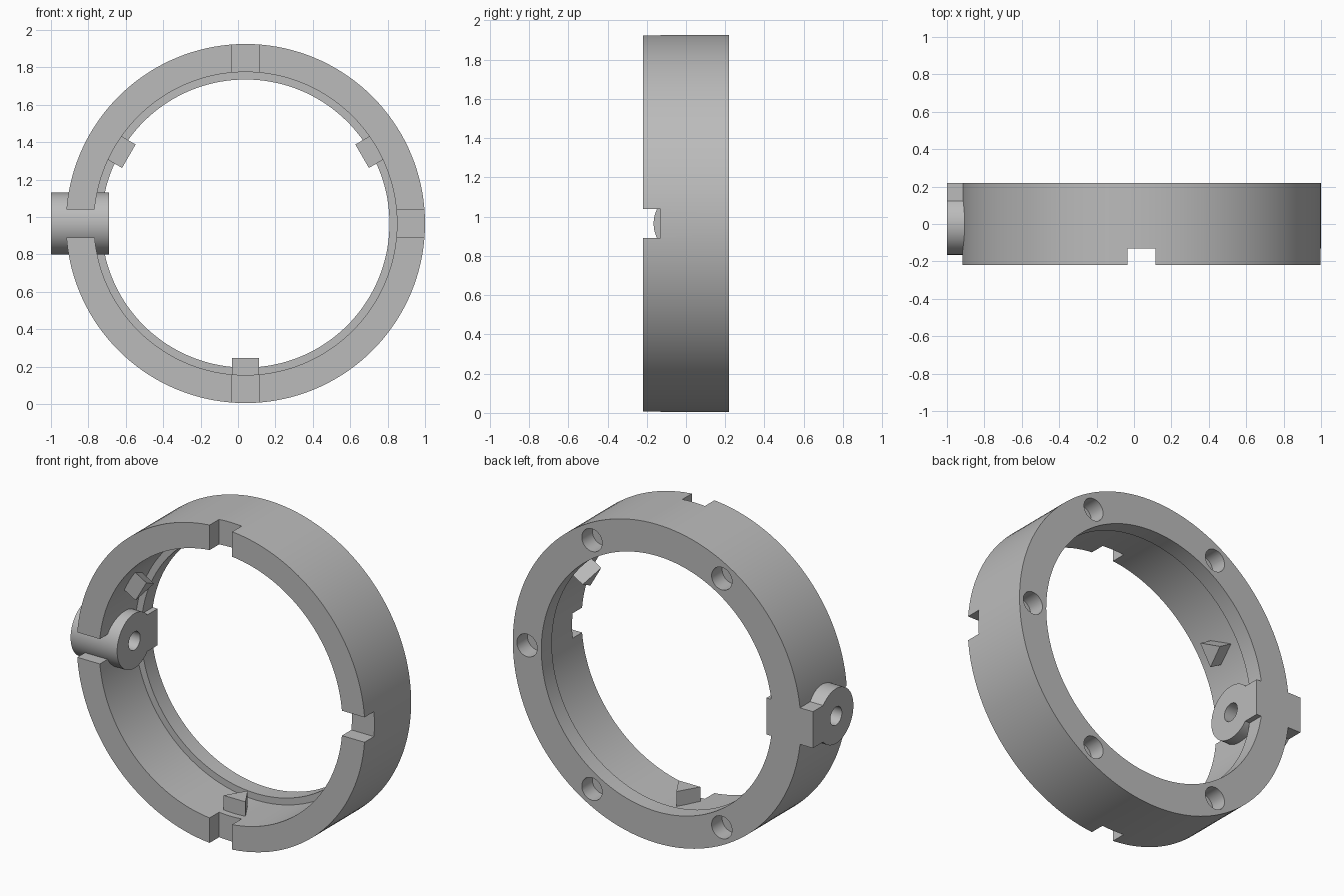
import bpy, bmesh
from math import sin, cos, pi, radians
from mathutils import Matrix, Vector

if "Cube" in bpy.data.objects:
    bpy.data.objects.remove(bpy.data.objects["Cube"], do_unlink=True)

CENTRE = Vector((0.04, 0, 0.965))
OUTER, BORE, LIP = 0.96, 0.81, 0.77
HALF = 0.22
NOTCH = 0.15

grey = bpy.data.materials.new("plain grey")
grey.use_nodes = True
grey.diffuse_color = (0.5, 0.5, 0.5, 1)
grey.node_tree.nodes["Principled BSDF"].inputs["Base Color"].default_value = (0.5, 0.5, 0.5, 1)


def finish(name, bm):
    bmesh.ops.recalc_face_normals(bm, faces=bm.faces)
    mesh = bpy.data.meshes.new(name)
    bm.to_mesh(mesh)
    bm.free()
    mesh.materials.append(grey)
    obj = bpy.data.objects.new(name, mesh)
    bpy.context.collection.objects.link(obj)
    return obj


def box(name, low, high, matrix=Matrix()):
    bm = bmesh.new()
    bmesh.ops.create_cube(bm, size=1)
    low, high = Vector(low), Vector(high)
    size = high - low
    place = matrix @ Matrix.Translation((low + high) / 2) @ Matrix.Diagonal((*size, 1))
    bmesh.ops.transform(bm, matrix=place, verts=bm.verts)
    return finish(name, bm)


def cylinder(name, radius, start, end, segments=48):
    start, end = Vector(start), Vector(end)
    axis = end - start
    bm = bmesh.new()
    bmesh.ops.create_cone(bm, cap_ends=True, segments=segments, radius1=radius,
                          radius2=radius, depth=axis.length)
    turn = Vector((0, 0, 1)).rotation_difference(axis).to_matrix().to_4x4()
    bmesh.ops.transform(bm, matrix=Matrix.Translation((start + end) / 2) @ turn, verts=bm.verts)
    return finish(name, bm)


def combine(target, tool, operation):
    mod = target.modifiers.new("combine", "BOOLEAN")
    mod.object, mod.operation, mod.solver = tool, operation, "EXACT"
    bpy.context.view_layer.objects.active = target
    bpy.ops.object.modifier_apply(modifier=mod.name)
    bpy.data.objects.remove(tool, do_unlink=True)


def smooth(obj):
    bpy.ops.object.select_all(action="DESELECT")
    obj.select_set(True)
    bpy.context.view_layer.objects.active = obj
    bpy.ops.object.shade_smooth_by_angle(angle=radians(30))


def spoke(angle):
    """Frame at the ring centre whose x axis points outwards at the angle."""
    return Matrix.Translation(CENTRE) @ Matrix.Rotation(-radians(angle), 4, "Y")


# Ring: turned profile with an inner lip at the back
profile = [(OUTER, -HALF), (OUTER, HALF), (LIP, HALF), (LIP, 0.12), (BORE, 0.12), (BORE, -HALF)]
SEGMENTS = 144
bm = bmesh.new()
loops = []
for i in range(SEGMENTS):
    a = 2 * pi * i / SEGMENTS
    loops.append([bm.verts.new(CENTRE + Vector((r * cos(a), y, r * sin(a)))) for r, y in profile])
for i, loop in enumerate(loops):
    after = loops[(i + 1) % SEGMENTS]
    for j in range(len(profile)):
        k = (j + 1) % len(profile)
        bm.faces.new((loop[j], loop[k], after[k], after[j]))
ring = finish("ring", bm)

# Four notches in the front edge
for angle in (0, 90, 180, 270):
    cutter = box("notch_cutter", (0.7, -0.3, -NOTCH / 2), (1.1, -0.13, NOTCH / 2), spoke(angle))
    combine(ring, cutter, "DIFFERENCE")

# Five blind holes in the back face
for angle in (0, 60, 120, 240, 300):
    hole = spoke(angle) @ Vector((0.865, 0, 0))
    cutter = cylinder("hole_cutter", 0.068, hole + Vector((0, 0.12, 0)), hole + Vector((0, 0.3, 0)), 32)
    combine(ring, cutter, "DIFFERENCE")
smooth(ring)

# Side boss: round barrel, block to the back face, through hole
z = CENTRE.z
boss = cylinder("side_boss", 0.165, (-1, 0, z), (-0.69, 0, z), 64)
combine(boss, box("boss_block", (-1, 0, z - 0.11), (-0.69, HALF, z + 0.11)), "UNION")
combine(boss, cylinder("bore_cutter", 0.055, (-1.1, 0, z), (-0.6, 0, z), 32), "DIFFERENCE")
smooth(boss)

# Three triangular studs on the bore, each pointing to the back
plan = [(-0.09, -0.0725), (-0.09, 0.0725), (0.035, 0)]
for name, angle in (("left_stud", 30), ("right_stud", 150), ("bottom_stud", 270)):
    bm = bmesh.new()
    inner, outer = ([bm.verts.new(spoke(angle) @ Vector((r, y, t))) for y, t in plan]
                    for r in (0.72, 0.83))
    bm.faces.new(inner)
    bm.faces.new(outer)
    for j in range(3):
        k = (j + 1) % 3
        bm.faces.new((inner[j], inner[k], outer[k], outer[j]))
    finish(name, bm)
